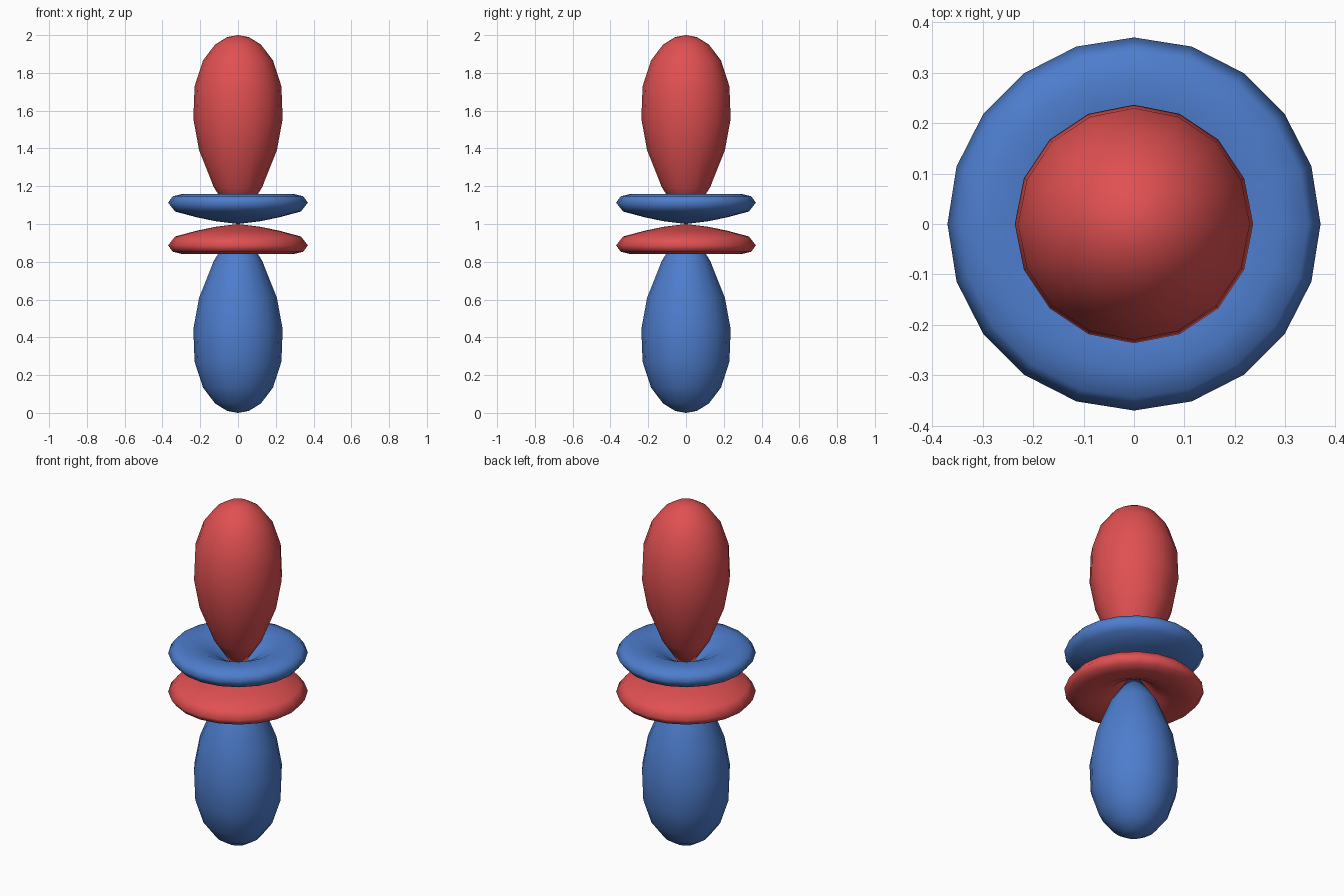
import bpy, bmesh, math

if "Cube" in bpy.data.objects:
    bpy.data.objects.remove(bpy.data.objects["Cube"])

def material(name, rgb):
    m = bpy.data.materials.new(name)
    m.diffuse_color = (*rgb, 1)
    m.use_nodes = True
    m.node_tree.nodes["Principled BSDF"].inputs["Base Color"].default_value = m.diffuse_color
    return m

red = material("red", (0.75, 0.08, 0.083))
blue = material("blue", (0.075, 0.205, 0.61))

def lathe(name, profile, sides, sign, mat):
    """Spin a pole-to-pole (radius, height) profile about z, measured from z = 1."""
    bm = bmesh.new()
    rings = []
    for r, z in profile:
        if r < 1e-4:
            rings.append([bm.verts.new((0, 0, 1 + sign * z))])
        else:
            rings.append([bm.verts.new((r * math.cos(2 * math.pi * i / sides),
                                        r * math.sin(2 * math.pi * i / sides),
                                        1 + sign * z)) for i in range(sides)])
    for a, b in zip(rings, rings[1:]):
        for i in range(sides):
            j = (i + 1) % sides
            if len(a) == 1:
                bm.faces.new((a[0], b[i], b[j]))
            elif len(b) == 1:
                bm.faces.new((a[i], b[0], a[j]))
            else:
                bm.faces.new((a[i], b[i], b[j], a[j]))
    bmesh.ops.recalc_face_normals(bm, faces=bm.faces)
    for f in bm.faces:
        f.smooth = True
    me = bpy.data.meshes.new(name)
    bm.to_mesh(me)
    bm.free()
    me.materials.append(mat)
    bpy.context.collection.objects.link(bpy.data.objects.new(name, me))

# Long teardrop lobe: polar curve closing at the nodal cone
NODE = 39.23
lobe = []
for deg in (0, 3.3, 7.3, 12.1, 17.5, 23.0, 27.8, 33.4, NODE):
    r = math.cos(math.radians(90 * deg / NODE))
    lobe.append((r * math.sin(math.radians(deg)), r * math.cos(math.radians(deg))))

# Flat dished ring whose section tapers to the centre
ring = [(0, 0), (.12, .015), (.22, .036), (.333, .066), (.37, .113), (.345, .147),
        (.29, .16), (.205, .155), (.12, .115), (.05, .054), (0, 0)]

# Upper half and its mirrored, colour-swapped lower half
for label, sign, lobe_mat, ring_mat in (("upper", 1, red, blue), ("lower", -1, blue, red)):
    lathe(label + "_lobe", lobe, 16, sign, lobe_mat)
    lathe(label + "_ring", ring, 20, sign, ring_mat)
